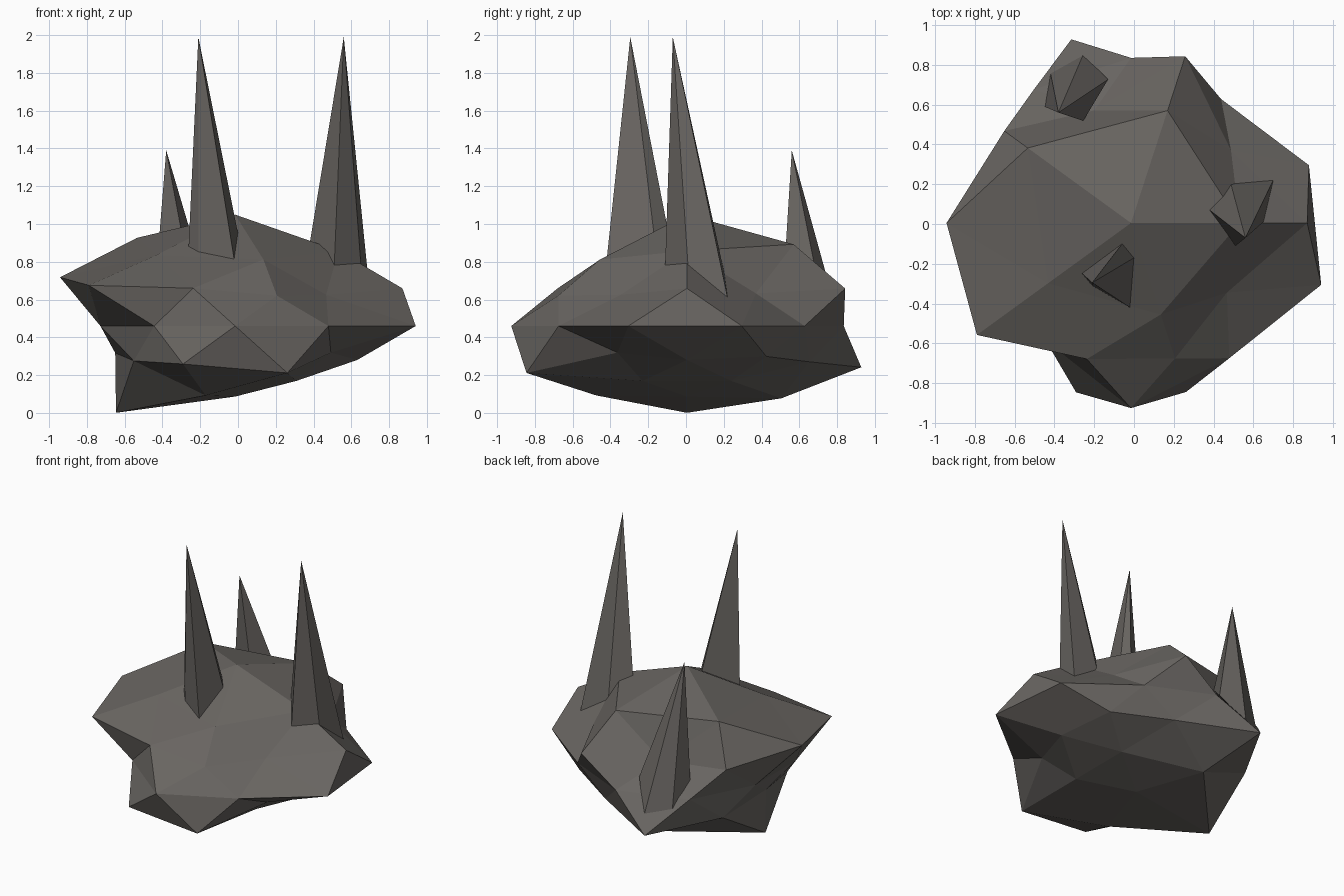
import bpy, bmesh, math
from mathutils import Vector

if "Cube" in bpy.data.objects:
    bpy.data.objects.remove(bpy.data.objects["Cube"])

# Dark warm stone
stone = bpy.data.materials.new("stone")
stone.diffuse_color = (0.14, 0.13, 0.12, 1)
stone.use_nodes = True
stone.node_tree.nodes["Principled BSDF"].inputs["Base Color"].default_value = stone.diffuse_color


def add_object(name, bm):
    bmesh.ops.recalc_face_normals(bm, faces=bm.faces)
    mesh = bpy.data.meshes.new(name)
    bm.to_mesh(mesh)
    bm.free()
    mesh.materials.append(stone)
    ob = bpy.data.objects.new(name, mesh)
    bpy.context.collection.objects.link(ob)
    return ob


# Rock body: low-poly icosphere, each vertex pushed in or out along its direction.
# Each ring: height on the unit sphere, first azimuth, radii counter-clockwise.
CENTRE = Vector((-0.015, 0.005, 0.46))
SQUASH = 0.45
RINGS = [
    (1.0, 0, [1.31]),
    (0.851, 0, [1.04, 1.13, 1.22, 0.98, 0.92]),
    (0.526, 36, [0.73, 0.70, 1.09, 0.845, 0.70]),
    (0.447, 0, [0.99, 0.985, 0.88, 1.07, 0.80]),
    (0.0, 18, [0.94, 0.77, 0.83, 0.83, 0.75, 0.75, 0.73, 0.93, 0.84, 1.005]),
    (-0.447, 36, [0.80, 1.085, 0.71, 1.00, 0.70]),
    (-0.526, 0, [0.76, 0.80, 0.85, 0.78, 1.05]),
    (-0.851, 36, [0.76, 1.00, 1.20, 0.96, 0.76]),
    (-1.0, 0, [0.83]),
]


def rock_radius(d):
    z, start, radii = min(RINGS, key=lambda r: abs(r[0] - d.z))
    az = math.degrees(math.atan2(d.y, d.x)) - start
    return radii[round(az / (360 / len(radii))) % len(radii)]


bm = bmesh.new()
bmesh.ops.create_icosphere(bm, subdivisions=2, radius=1)
for v in bm.verts:
    d = v.co.normalized()
    p = d * rock_radius(d)
    v.co = CENTRE + Vector((p.x, p.y, p.z * SQUASH))
add_object("rock_body", bm)


# Spikes: leaning pyramids whose edges run from the tip into the rock
def spike(name, tip, surface_points, sink=1.12):
    bm = bmesh.new()
    tip = Vector(tip)
    top = bm.verts.new(tip)
    base = [bm.verts.new(tip + (Vector(p) - tip) * sink) for p in surface_points]
    for a, b in zip(base, base[1:] + base[:1]):
        bm.faces.new((top, a, b))
    bm.faces.new(base)
    add_object(name, bm)


spike("right_spike", (0.56, -0.07, 1.99),
      [(0.38, 0.07, 0.90), (0.51, -0.11, 0.79), (0.65, 0.01, 0.79),
       (0.70, 0.22, 0.61), (0.49, 0.19, 0.80)])
spike("front_spike", (-0.21, -0.295, 1.99),
      [(-0.26, -0.25, 0.91), (-0.21, -0.31, 0.87), (-0.02, -0.42, 0.81),
       (0.0, -0.17, 0.95), (-0.06, -0.10, 0.99)])
spike("back_spike", (-0.38, 0.56, 1.39),
      [(-0.45, 0.59, 0.52), (-0.26, 0.52, 0.75), (-0.14, 0.72, 0.58),
       (-0.26, 0.84, 0.38), (-0.42, 0.76, 0.38)], sink=1.04)
